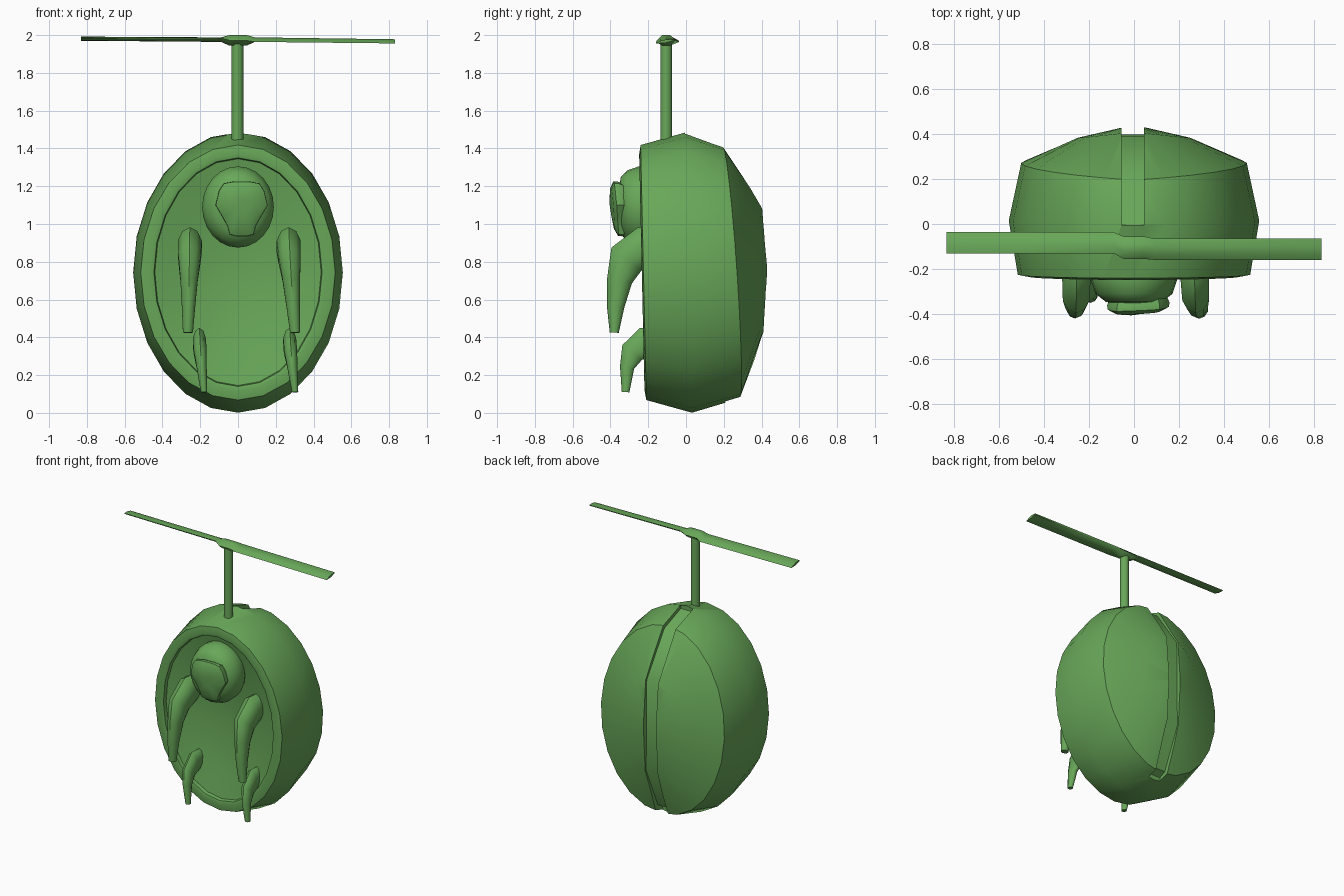
import bpy, bmesh, math
from mathutils import Vector

if "Cube" in bpy.data.objects:
    bpy.data.objects.remove(bpy.data.objects["Cube"])

green = bpy.data.materials.new("green")
green.diffuse_color = (0.14, 0.39, 0.10, 1)
green.use_nodes = True
green.node_tree.nodes["Principled BSDF"].inputs["Base Color"].default_value = green.diffuse_color


def finish(obj, angle=38):
    bpy.ops.object.select_all(action='DESELECT')
    obj.select_set(True)
    bpy.context.view_layer.objects.active = obj
    bpy.ops.object.shade_smooth_by_angle(angle=math.radians(angle))


def loft(name, rings, angle=38):
    """Skin a list of equal-length point rings and close both ends."""
    bm = bmesh.new()
    rows = [[bm.verts.new(p) for p in r] for r in rings]
    n = len(rows[0])
    for a, b in zip(rows, rows[1:]):
        for i in range(n):
            j = (i + 1) % n
            bm.faces.new((a[i], a[j], b[j], b[i]))
    bm.faces.new(rows[0])
    bm.faces.new(rows[-1])
    bmesh.ops.recalc_face_normals(bm, faces=bm.faces)
    me = bpy.data.meshes.new(name)
    bm.to_mesh(me)
    bm.free()
    me.materials.append(green)
    obj = bpy.data.objects.new(name, me)
    bpy.context.collection.objects.link(obj)
    finish(obj, angle)
    return obj


def oval(y, rx, rz, zc, tilt=0.0, wrap=0.0, n=24, x0=0.0):
    """Oval ring facing along y; tilt leans it, wrap pulls its sides forward."""
    pts = []
    for i in range(n):
        a = 2 * math.pi * i / n
        c, s = math.cos(a), math.sin(a)
        pts.append((x0 + rx * c, y - tilt * rz * s - wrap * abs(c), zc + rz * s))
    return pts


# Egg-shaped shell with a lipped shallow hollow in front
T = 0.0225
shell = loft("egg_shell", [
    oval(-0.125, 0.03, 0.04, 0.745, T),
    oval(-0.135, 0.16, 0.22, 0.745, T),
    oval(-0.165, 0.31, 0.43, 0.745, T),
    oval(-0.200, 0.425, 0.585, 0.745, T),
    oval(-0.203, 0.44, 0.60, 0.745, T),
    oval(-0.228, 0.445, 0.605, 0.745, T),
    oval(-0.234, 0.465, 0.625, 0.745, T),
    oval(-0.225, 0.515, 0.675, 0.743, T),
    oval(0.015, 0.555, 0.742, 0.743, T),
    oval(0.240, 0.50, 0.668, 0.745, 0.068, -0.03),
    oval(0.412, 0.25, 0.335, 0.755, 0.01, 0.03),
    oval(0.428, 0.05, 0.07, 0.755, 0.0, 0.0),
])

# Groove over the back, cut from the shell
path = [(-0.005, 1.452), (0.185, 1.38), (0.390, 1.08), (0.397, 0.42), (0.262, 0.115),
        (0.21, 0.09), (0.21, -0.2), (0.7, -0.2), (0.7, 1.7), (-0.005, 1.7)]
cutter = loft("groove_cutter", [[(x, y, z) for y, z in path] for x in (-0.055, 0.045)])
cutter.hide_render = True
mod = shell.modifiers.new("groove", 'BOOLEAN')
mod.operation = 'DIFFERENCE'
mod.solver = 'EXACT'
mod.object = cutter
bpy.context.view_layer.objects.active = shell
bpy.ops.object.modifier_apply(modifier=mod.name)
bpy.data.objects.remove(cutter)
finish(shell)

# Head and raised face plate
loft("head", [
    oval(-0.06, 0.07, 0.08, 1.09),
    oval(-0.11, 0.145, 0.165, 1.09),
    oval(-0.19, 0.187, 0.212, 1.09),
    oval(-0.25, 0.190, 0.215, 1.09),
    oval(-0.31, 0.170, 0.192, 1.092),
    oval(-0.345, 0.125, 0.15, 1.10),
    oval(-0.36, 0.05, 0.06, 1.10),
])
half = [(0.04, 0.135), (0.095, 0.125), (0.12, 0.085), (0.138, 0.01),
        (0.10, -0.055), (0.075, -0.10), (0.063, -0.145), (0.03, -0.155)]
outline = half + [(-x, z) for x, z in reversed(half)]


def plate(y, s):
    return [(0.019 + x * s, y + 0.045 * x - 0.09 * z * s, 1.09 + z * s) for x, z in outline]


loft("face_plate", [plate(-0.32, 0.9), plate(-0.352, 1.0), plate(-0.372, 0.99),
                    plate(-0.390, 0.75), plate(-0.397, 0.3)])


# Tapering limbs: sections are (y, z, half depth, half width)
def limb(name, x_root, x_tip, sections, n=10):
    rings, m = [], len(sections)
    z0, z1 = sections[0][1], sections[-1][1]
    for k, (y, z, depth, width) in enumerate(sections):
        p, q = sections[max(k - 1, 0)], sections[min(k + 1, m - 1)]
        d = Vector((q[0] - p[0], q[1] - p[1])).normalized()
        u = Vector((d.y, -d.x))
        x = x_root + (x_tip - x_root) * (z0 - z) / (z0 - z1)
        ring = []
        for i in range(n):
            a = 2 * math.pi * (i + 0.5) / n
            ring.append((x + width * math.cos(a),
                         y + u.x * depth * math.sin(a),
                         z + u.y * depth * math.sin(a)))
        rings.append(ring)
    loft(name, rings, 45)


arm = [(-0.13, 0.885, 0.09, 0.055), (-0.215, 0.88, 0.11, 0.067), (-0.315, 0.815, 0.10, 0.062),
       (-0.352, 0.70, 0.067, 0.048), (-0.373, 0.56, 0.046, 0.037), (-0.38, 0.425, 0.024, 0.028)]
leg = [(-0.13, 0.375, 0.07, 0.03), (-0.215, 0.37, 0.085, 0.036), (-0.285, 0.32, 0.065, 0.036),
       (-0.312, 0.24, 0.038, 0.028), (-0.32, 0.11, 0.02, 0.018)]
limb("left_arm", -0.255, -0.265, arm)
limb("right_arm", 0.268, 0.302, arm)
limb("left_leg", -0.205, -0.18, leg)
limb("right_leg", 0.273, 0.302, leg)

# Rotor mast
bpy.ops.mesh.primitive_cylinder_add(vertices=16, radius=0.031, depth=0.54,
                                    location=(-0.003, -0.105, 1.70))
mast = bpy.context.object
mast.name = "rotor_mast"
mast.data.materials.append(green)
finish(mast)


# Two-bladed rotor, one loft through the hub: pitch flips from side to side
def blade(x, y, z, chord, thick, pitch):
    prof = [(-1, 0), (-0.5, 0.8), (0.2, 1), (1, 0.1), (0.9, -0.5), (0, -0.8)]
    if pitch < 0:
        prof = [(-a, b) for a, b in prof]
        prof = [prof[i] for i in (3, 2, 1, 0, 5, 4)]
    return [(x, y + a * chord, z + b * thick + a * pitch) for a, b in prof]


def hub(x):
    prof = [(-1, 0), (-0.4, 1), (0.4, 1), (1, 0), (0.4, -1), (-0.4, -1)]
    return [(x, -0.105 + a * 0.05, 1.972 + b * 0.028) for a, b in prof]


loft("rotor", [
    blade(-0.83, -0.083, 1.980, 0.047, 0.010, -0.010),
    blade(-0.09, -0.083, 1.974, 0.047, 0.012, -0.010),
    hub(-0.045), hub(0.045),
    blade(0.09, -0.112, 1.974, 0.047, 0.012, 0.010),
    blade(0.83, -0.112, 1.966, 0.047, 0.010, 0.010),
])
